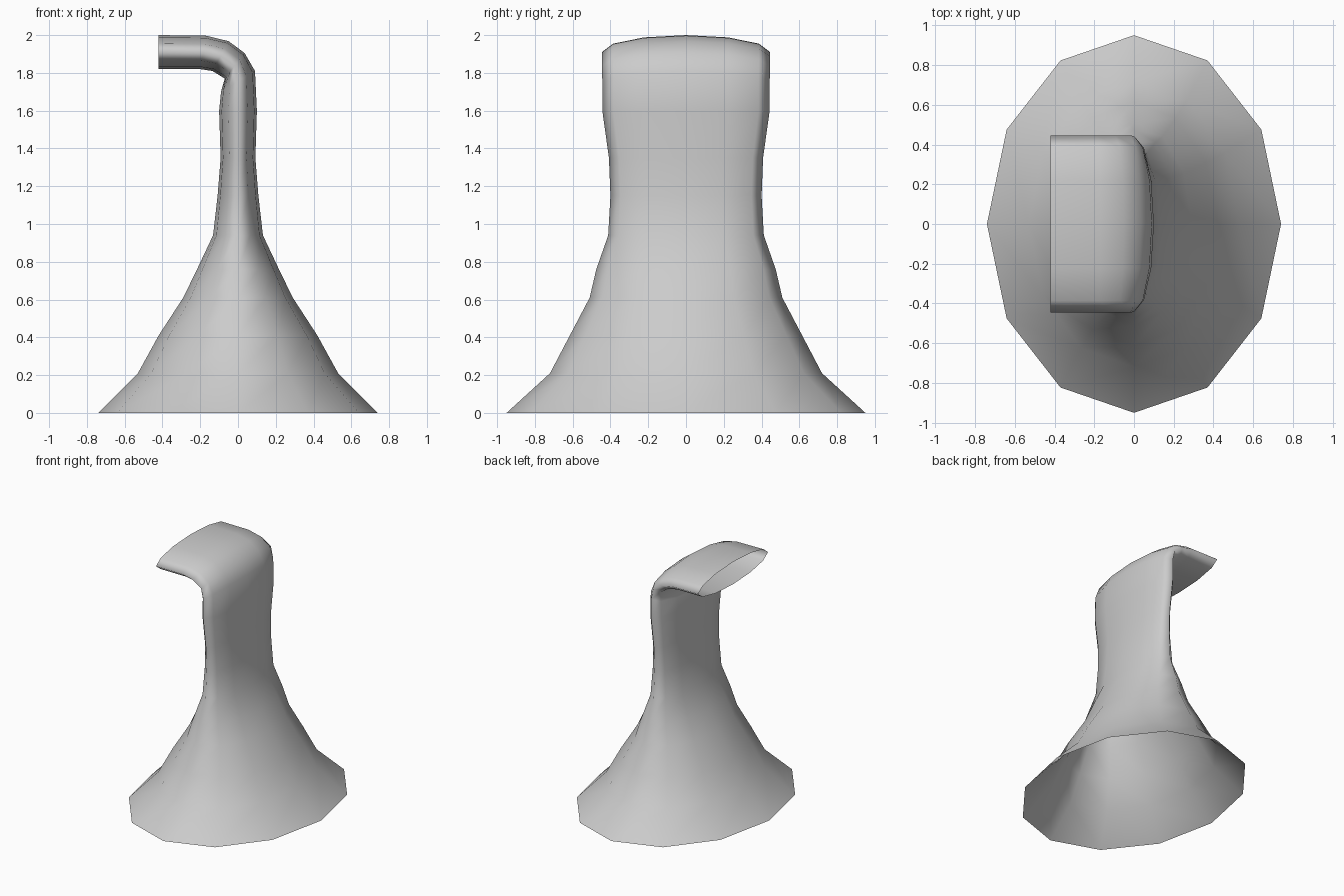
import bpy, bmesh
from math import sin, cos, pi
from mathutils import Vector

if "Cube" in bpy.data.objects:
    bpy.data.objects.remove(bpy.data.objects["Cube"])

SIDES = 12

# Flared base and neck: (height, half width in x, half width in y)
body = [(0, .74, .95), (.21, .53, .72), (.41, .42, .615), (.61, .29, .51),
        (.76, .217, .475), (.94, .132, .412), (1.15, .108, .40),
        (1.35, .092, .408), (1.6, .10, .443)]
rings = [((w, z), (-w, z), d) for z, w, d in body]

# Bent spout: outer point (x, z), inner point (x, z), half width in y
rings += [((.09, 1.81), (-.09, 1.70), .443),
          ((.035, 1.905), (-.07, 1.77), .445),
          ((-.05, 1.968), (-.135, 1.81), .445),
          ((-.17, 1.997), (-.20, 1.82), .445),
          ((-.42, 2.0), (-.42, 1.82), .445)]

# Open shell lofted through elliptical rings
bm = bmesh.new()
loops = []
for outer, inner, depth in rings:
    o, i = Vector((outer[0], 0, outer[1])), Vector((inner[0], 0, inner[1]))
    centre, half = (o + i) / 2, (o - i) / 2
    loops.append([bm.verts.new(centre + half * cos(2 * pi * k / SIDES)
                               + Vector((0, depth * sin(2 * pi * k / SIDES), 0)))
                  for k in range(SIDES)])
for a, b in zip(loops, loops[1:]):
    for k in range(SIDES):
        n = (k + 1) % SIDES
        bm.faces.new((a[k], a[n], b[n], b[k])).smooth = True

mesh = bpy.data.meshes.new("flared_spout")
bm.to_mesh(mesh)
bm.free()
bpy.context.collection.objects.link(bpy.data.objects.new("flared_spout", mesh))
